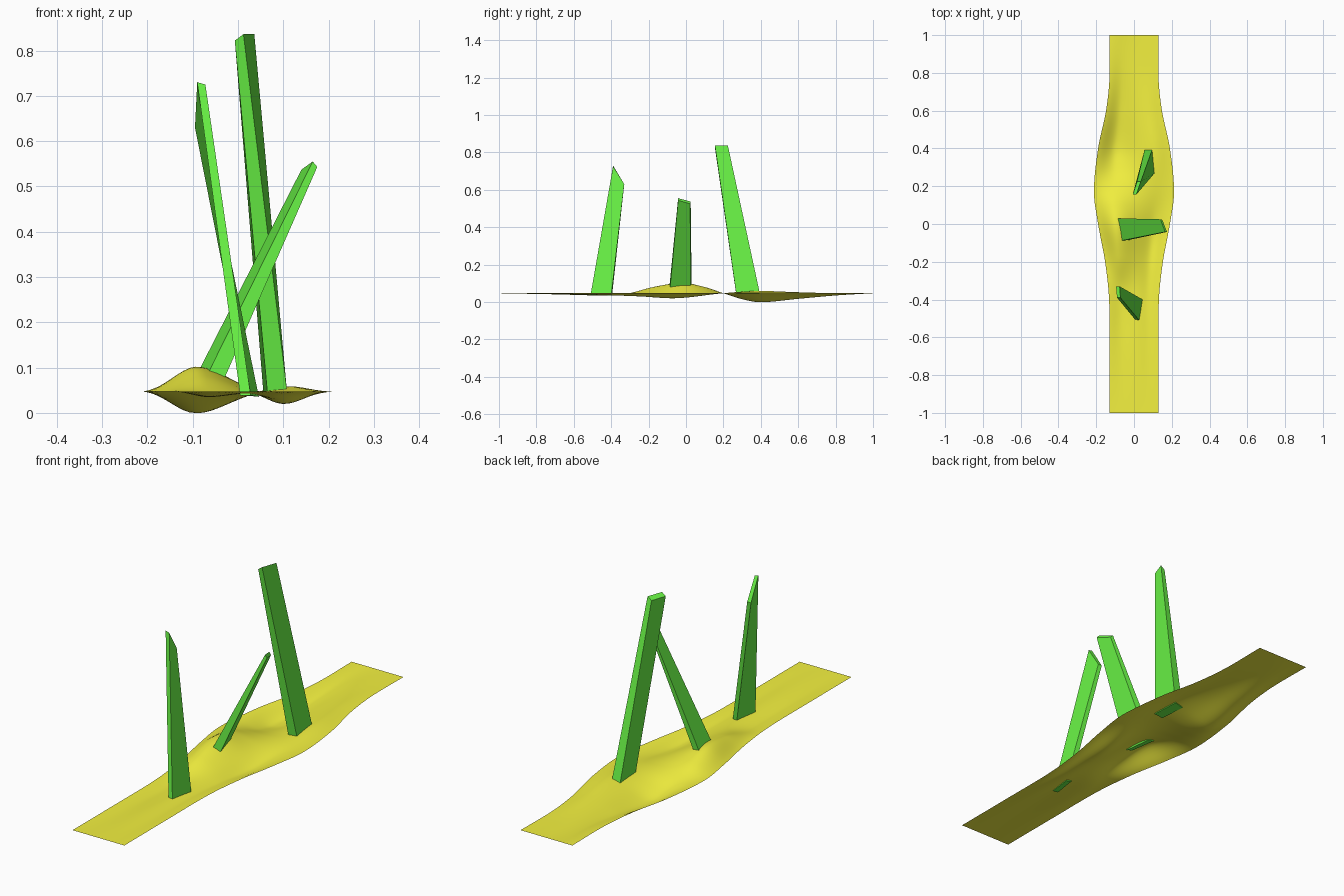
import bpy, math

if "Cube" in bpy.data.objects:
    bpy.data.objects.remove(bpy.data.objects["Cube"])


def material(name, rgb):
    m = bpy.data.materials.new(name)
    m.diffuse_color = (*rgb, 1)
    m.use_nodes = True
    m.node_tree.nodes["Principled BSDF"].inputs["Base Color"].default_value = m.diffuse_color
    return m


def add_object(name, verts, faces, mat):
    me = bpy.data.meshes.new(name)
    me.from_pydata(verts, [], faces)
    me.materials.append(mat)
    ob = bpy.data.objects.new(name, me)
    bpy.context.collection.objects.link(ob)
    return ob


def curve(knots, t):
    """Smooth Hermite interpolation through (t, value) knots."""
    n = len(knots)
    slope = []
    for i in range(n):
        a, b = knots[max(i - 1, 0)], knots[min(i + 1, n - 1)]
        slope.append((b[1] - a[1]) / (b[0] - a[0]))
    for i in range(n - 1):
        (t0, v0), (t1, v1) = knots[i], knots[i + 1]
        if t <= t1 or i == n - 2:
            h = t1 - t0
            s = max(0, min(1, (t - t0) / h))
            return ((2*s**3 - 3*s**2 + 1) * v0 + (s**3 - 2*s**2 + s) * h * slope[i]
                    + (3*s**2 - 2*s**3) * v1 + (s**3 - s**2) * h * slope[i + 1])


# Strip outline and the heights of its left and right swells along y
WIDTH = [(-1, .13), (-.7, .13), (-.4, .132), (-.2, .153), (0, .19), (.17, .212),
         (.4, .19), (.6, .148), (.77, .13), (1, .13)]
LEFT = [(-1, 0), (-.7, -.006), (-.45, -.012), (-.33, -.006), (-.17, .034), (-.02, .055),
        (.1, .033), (.2, 0), (.3, -.032), (.4, -.048), (.6, -.03), (.8, -.012), (1, 0)]
RIGHT = [(-1, 0), (-.5, -.008), (-.25, -.018), (-.05, -.029), (.2, 0),
         (.38, .013), (.6, .006), (.8, 0), (1, 0)]
BASE = .047


def height(x, y):
    u = x / curve(WIDTH, y)
    edge = min(1, max(0, 1 - u**4) * 1.08)
    left = math.exp(-((u + .5) / .52)**2)
    right = math.exp(-((u - .62) / .38)**2)
    return BASE + edge * (curve(LEFT, y) * left + curve(RIGHT, y) * right)


# Wavy ground strip
NX, NY = 32, 120
verts, faces = [], []
for j in range(NY + 1):
    y = -1 + 2 * j / NY
    w = curve(WIDTH, y)
    for i in range(NX + 1):
        x = w * (-1 + 2 * i / NX)
        verts.append((x, y, max(0, height(x, y))))
for j in range(NY):
    for i in range(NX):
        a = j * (NX + 1) + i
        faces.append((a, a + 1, a + NX + 2, a + NX + 1))
strip = add_object("ground_strip", verts, faces, material("yellow", (.9, .88, .05)))
strip.data.shade_smooth()

# Leaning tapered blades: foot corners (x, y) on the strip, tip corners (x, y, z)
green = material("green", (.14, .9, .06))
BLADES = {
    "front_blade": (
        [(.005, -.505), (.028, -.51), (.046, -.4), (.022, -.395)],
        [(-.09, -.39, .73), (-.072, -.39, .725), (-.076, -.33, .63), (-.095, -.33, .63)]),
    "middle_blade": (
        [(-.065, -.088), (-.03, -.085), (-.055, .025), (-.087, .03)],
        [(.165, -.042, .555), (.175, -.042, .543), (.15, .022, .525), (.14, .025, .537)]),
    "back_blade": (
        [(.065, .268), (.108, .268), (.096, .393), (.056, .393)],
        [(-.007, .155, .822), (.012, .155, .836), (.036, .224, .836), (.016, .224, .822)]),
}
for name, (foot, tip) in BLADES.items():
    low = [(x, y, height(x, y) - .004) for x, y in foot]
    sides = [(i, (i + 1) % 4, (i + 1) % 4 + 4, i + 4) for i in range(4)]
    add_object(name, low + tip, sides + [(3, 2, 1, 0), (4, 5, 6, 7)], green)
